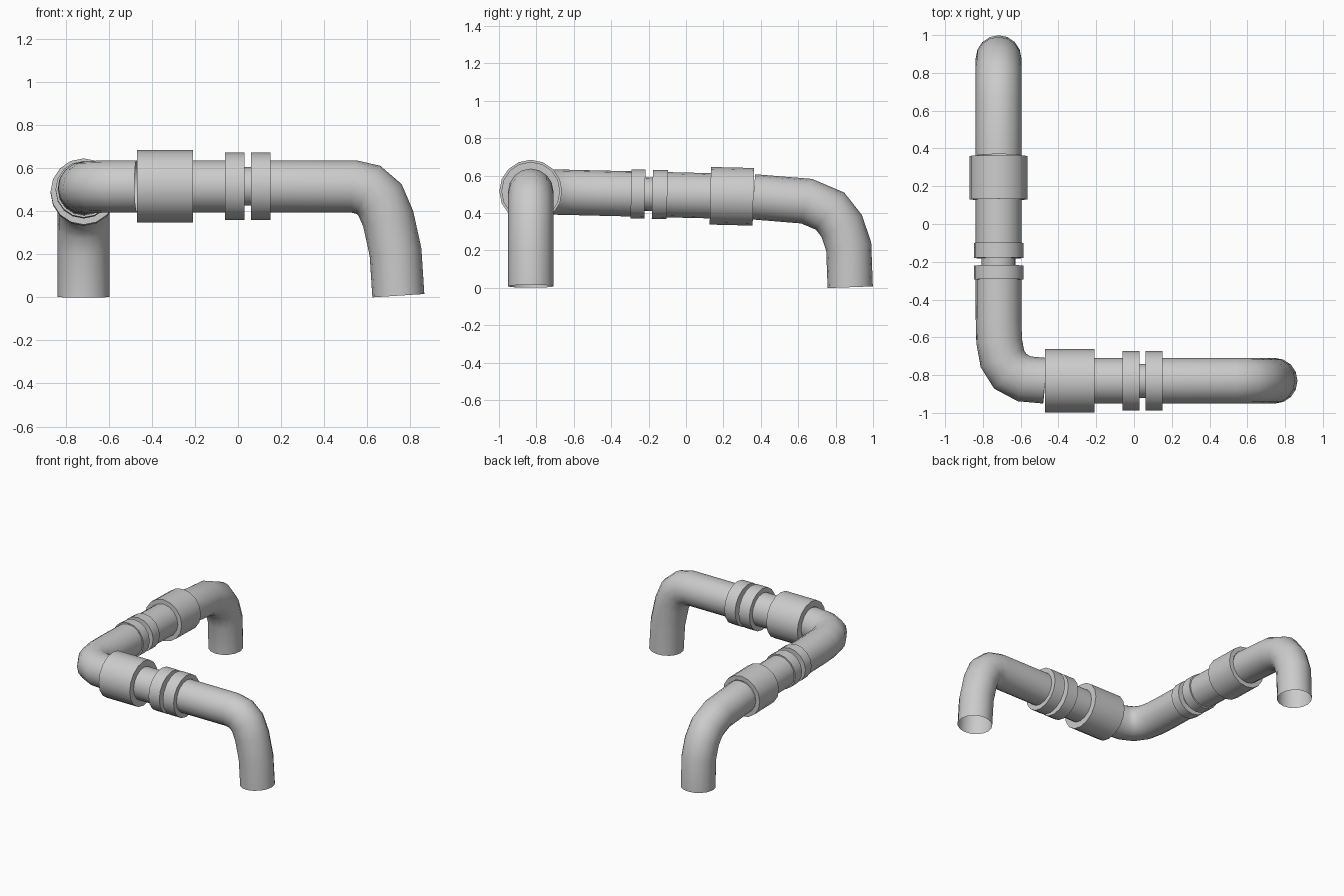
import bpy, bmesh, math
from mathutils import Vector

if "Cube" in bpy.data.objects:
    bpy.data.objects.remove(bpy.data.objects["Cube"])

SIDES = 16
PIPE_R = 0.121


def sweep(name, path, radii):
    """Open tube of SIDES faces along a path, mitred at the bends; a repeated radius list at one
    point makes a flat step (used for the end faces of collars)."""
    pts = [Vector(p) for p in path]
    dirs = [(b - a).normalized() for a, b in zip(pts, pts[1:])]
    u = dirs[0].orthogonal().normalized()
    if abs(dirs[0].z) < 0.9:
        u = (Vector((0, 0, 1)) - dirs[0] * dirs[0].z).normalized()
    v = dirs[0].cross(u)
    ring = [u * math.cos(2 * math.pi * i / SIDES) + v * math.sin(2 * math.pi * i / SIDES)
            for i in range(SIDES)]
    bm = bmesh.new()
    last = None
    for k, p in enumerate(pts):
        d0 = dirs[max(k - 1, 0)]
        d1 = dirs[min(k, len(dirs) - 1)]
        n = (d0 + d1).normalized()
        ring = [o - d0 * (o.dot(n) / d0.dot(n)) for o in ring]
        for r in radii[k]:
            verts = [bm.verts.new(p + o * r) for o in ring]
            if last:
                for i in range(SIDES):
                    j = (i + 1) % SIDES
                    bm.faces.new((last[i], last[j], verts[j], verts[i]))
            last = verts
    bmesh.ops.recalc_face_normals(bm, faces=bm.faces)
    me = bpy.data.meshes.new(name)
    bm.to_mesh(me)
    bm.free()
    ob = bpy.data.objects.new(name, me)
    bpy.context.collection.objects.link(ob)
    bpy.ops.object.select_all(action='DESELECT')
    ob.select_set(True)
    bpy.context.view_layer.objects.active = ob
    bpy.ops.object.shade_smooth_by_angle(angle=math.radians(40))


def pipe(name, path, r=PIPE_R):
    sweep(name, path, [[r]] * len(path))


def collar(name, a, b, r, inner_a=PIPE_R, inner_b=PIPE_R):
    sweep(name, [a, b], [[inner_a, r], [r, inner_b]])


def on_x(x):      # axis of the front run
    return (x, -0.83, 0.516)


def on_y(y):      # axis of the side run, sloping slightly down to the back
    return (-0.717, y, 0.495 - 0.024 * y)


NECK = 0.09

# front run: down pipe, paired flanges with a thin neck, large coupling
pipe("front_down_pipe", [on_x(0.15), on_x(0.535)] +
     [(x, -0.83, z) for x, z in ((0.605, 0.5), (0.66, 0.453), (0.698, 0.365), (0.732, 0.21), (0.745, 0.008))])
collar("front_flange_outer", on_x(0.06), on_x(0.15), 0.157, inner_a=NECK)
pipe("front_neck", [on_x(0.03), on_x(0.06)], NECK)
collar("front_flange_inner", on_x(-0.06), on_x(0.03), 0.157, inner_b=NECK)
pipe("front_link_pipe", [on_x(-0.21), on_x(-0.06)])
collar("front_coupling", on_x(-0.47), on_x(-0.21), 0.168)

# corner elbow joining the two runs
pipe("corner_elbow", [on_x(-0.47), (-0.58, -0.82, 0.515), (-0.655, -0.78, 0.514),
                      (-0.697, -0.713, 0.512), (-0.714, -0.62, 0.51), (-0.717, -0.5, 0.507), on_y(-0.294)])

# side run: paired flanges with a thin neck, large coupling, down pipe
collar("side_flange_inner", on_y(-0.294), on_y(-0.22), 0.131, inner_b=NECK)
pipe("side_neck", [on_y(-0.22), on_y(-0.18)], NECK)
collar("side_flange_outer", on_y(-0.18), on_y(-0.10), 0.131, inner_a=NECK)
pipe("side_link_pipe", [on_y(-0.10), on_y(0.13)])
collar("side_coupling", on_y(0.13), on_y(0.36), 0.154)
pipe("back_down_pipe", [on_y(0.36)] +
     [(-0.717, y, z) for y, z in ((0.645, 0.463), (0.77, 0.41), (0.833, 0.33), (0.87, 0.22), (0.878, 0.003))])
